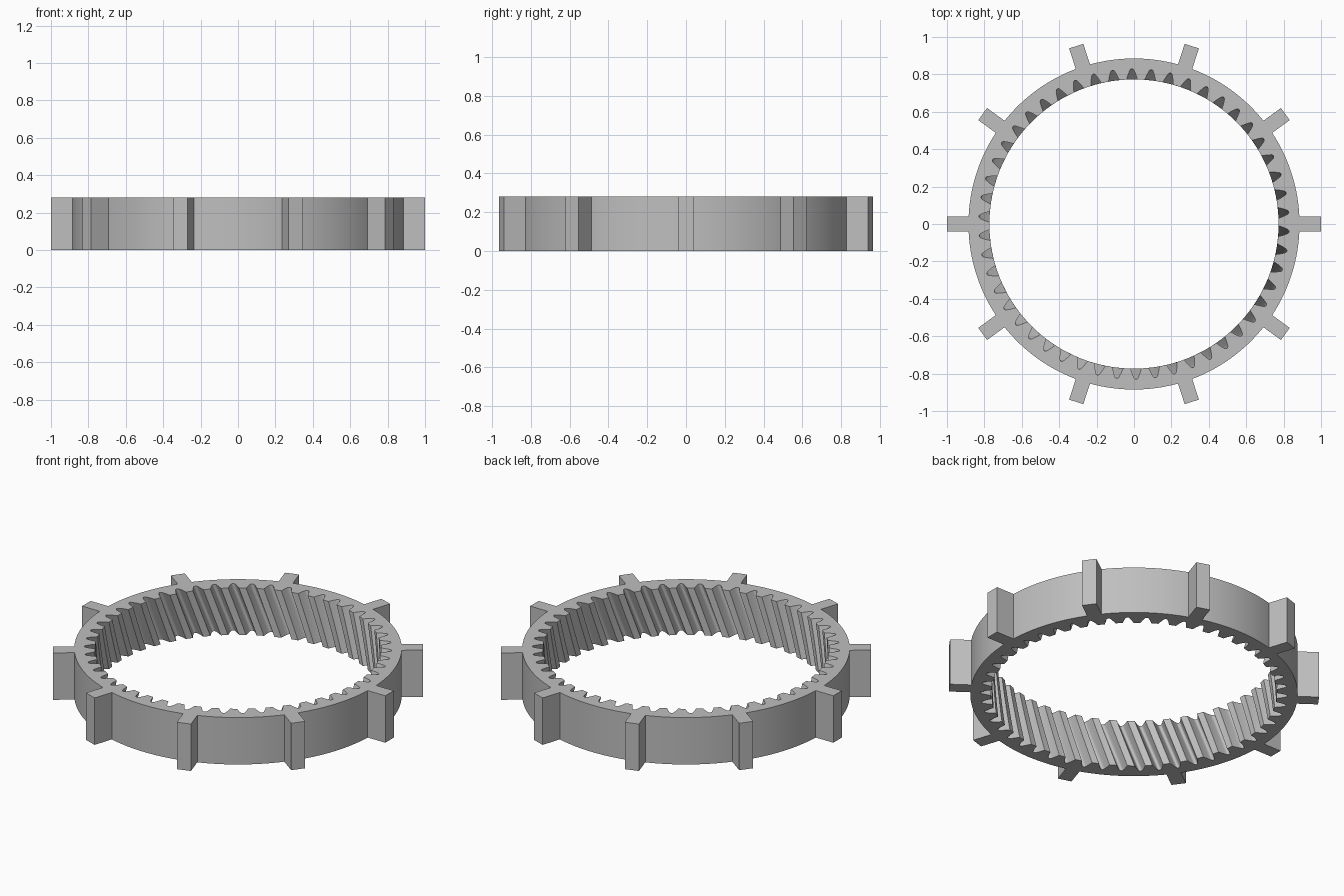
import bpy
import bmesh
import math
from mathutils import Matrix

cube = bpy.data.objects.get("Cube")
if cube:
    bpy.data.objects.remove(cube, do_unlink=True)

HEIGHT = 0.28
OUTER_R = 0.885
TEETH = 50
PITCH = math.tau / TEETH
PHASE = math.radians(4.4)
LEVELS = 10
LUGS = 10
LUG_WIDTH = 0.08

grey = bpy.data.materials.new("plain grey")
grey.use_nodes = True
colour = (0.52, 0.52, 0.52, 1)
grey.diffuse_color = colour
grey.node_tree.nodes["Principled BSDF"].inputs["Base Color"].default_value = colour


def finish(bm, name):
    bmesh.ops.recalc_face_normals(bm, faces=bm.faces)
    mesh = bpy.data.meshes.new(name)
    bm.to_mesh(mesh)
    bm.free()
    mesh.materials.append(grey)
    obj = bpy.data.objects.new(name, mesh)
    bpy.context.collection.objects.link(obj)
    bpy.ops.object.select_all(action="DESELECT")
    obj.select_set(True)
    bpy.context.view_layer.objects.active = obj
    bpy.ops.object.shade_smooth_by_angle(angle=math.radians(42))
    return obj


# One groove: (fraction of pitch from its centre, radius), mirrored, plus the tooth tip
half = [(0.05, 0.829), (0.10, 0.824), (0.14, 0.815),
        (0.20, 0.801), (0.25, 0.787), (0.30, 0.773)]
groove = [(-t, r) for t, r in reversed(half)] + [(0, 0.83)] + half + [(0.5, 0.773)]
profile = [(PHASE + (i + t) * PITCH, r) for i in range(TEETH) for t, r in groove]

# Toothed ring: the teeth twist by exactly one pitch from bottom to top
bm = bmesh.new()


def loop(points, z, twist=0):
    return [bm.verts.new((r * math.cos(a + twist), r * math.sin(a + twist), z))
            for a, r in points]


def bridge(a, b):
    n = len(a)
    for i in range(n):
        j = (i + 1) % n
        bm.faces.new((a[i], a[j], b[j], b[i]))


inner = [loop(profile, HEIGHT * k / LEVELS, PITCH * k / LEVELS)
         for k in range(LEVELS + 1)]
for low, high in zip(inner, inner[1:]):
    bridge(low, high)
rim = [(a, OUTER_R) for a, r in profile]
bottom, top = loop(rim, 0), loop(rim, HEIGHT)
bridge(bottom, top)
bridge(inner[0], bottom)
# After one pitch of twist the top teeth line up with the next groove along
shift = len(groove)
bridge(inner[-1], top[shift:] + top[:shift])
finish(bm, "toothed_ring")

# Outer lugs, evenly spaced around the rim
root = OUTER_R - 0.001
for i in range(LUGS):
    bm = bmesh.new()
    place = (Matrix.Rotation(i * math.tau / LUGS, 4, "Z")
             @ Matrix.Translation(((1 + root) / 2, 0, HEIGHT / 2))
             @ Matrix.Diagonal((1 - root, LUG_WIDTH, HEIGHT, 1)))
    bmesh.ops.create_cube(bm, size=1, matrix=place)
    finish(bm, f"outer_lug_{i + 1}")
